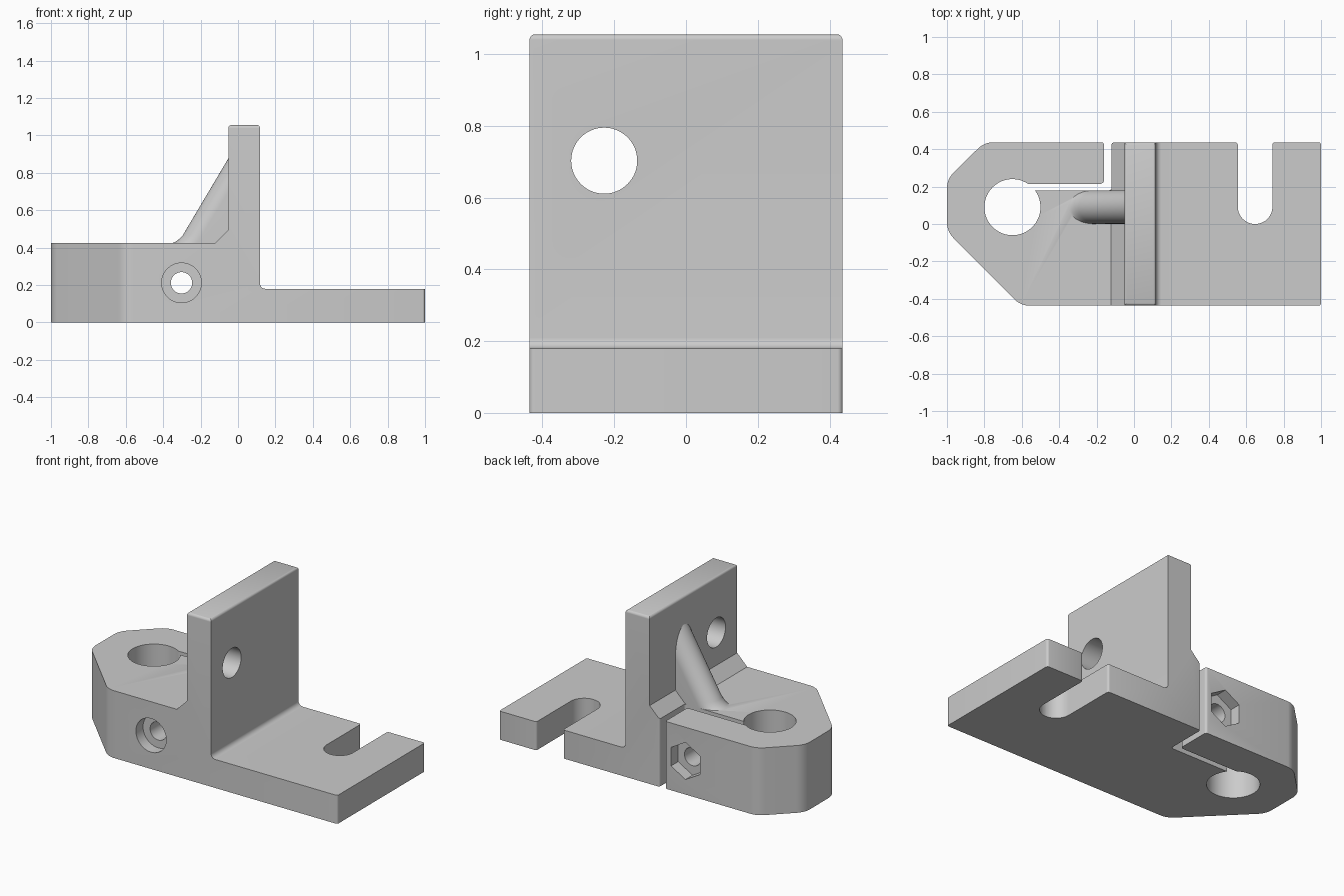
import bpy, bmesh, math
from mathutils import Vector

if "Cube" in bpy.data.objects:
    bpy.data.objects.remove(bpy.data.objects["Cube"], do_unlink=True)

grey = bpy.data.materials.new("light grey")
grey.use_nodes = True
grey.diffuse_color = (0.6, 0.6, 0.6, 1)
grey.node_tree.nodes["Principled BSDF"].inputs["Base Color"].default_value = (0.6, 0.6, 0.6, 1)


def rounded(corners, steps=10):
    """Polygon from (a, b, radius) corners, with an arc at each rounded one."""
    pts = []
    for i, (a, b, r) in enumerate(corners):
        p = Vector((a, b))
        if r == 0:
            pts.append(p)
            continue
        d1 = (Vector(corners[i - 1][:2]) - p).normalized()
        d2 = (Vector(corners[(i + 1) % len(corners)][:2]) - p).normalized()
        ang = d1.angle(d2)
        sweep, t = math.pi - ang, r / math.tan(ang / 2)
        c = p + (d1 + d2).normalized() * r / math.sin(ang / 2)
        v0, v1 = p + d1 * t - c, p + d2 * t - c
        for k in range(steps + 1):
            f = k / steps
            pts.append(c + (v0 * math.sin((1 - f) * sweep) + v1 * math.sin(f * sweep)) / math.sin(sweep))
    return pts


def circle(a, b, r, n=64):
    turns = [math.pi / 2 + math.tau * k / n for k in range(n)]
    return [(a + r * math.cos(t), b + r * math.sin(t)) for t in turns]


def loft(name, rings):
    """Closed solid through a stack of equal-length rings."""
    bm = bmesh.new()
    loops = [[bm.verts.new(p) for p in ring] for ring in rings]
    n = len(loops[0])
    for low, high in zip(loops, loops[1:]):
        for i in range(n):
            j = (i + 1) % n
            bm.faces.new((low[i], low[j], high[j], high[i]))
    bm.faces.new(loops[0][::-1])
    bm.faces.new(loops[-1])
    bmesh.ops.recalc_face_normals(bm, faces=bm.faces)
    mesh = bpy.data.meshes.new(name)
    bm.to_mesh(mesh)
    bm.free()
    mesh.materials.append(grey)
    obj = bpy.data.objects.new(name, mesh)
    bpy.context.collection.objects.link(obj)
    return obj


def prism(name, pts, axis, lo, hi):
    place = {"x": lambda a, b, c: (c, a, b),
             "y": lambda a, b, c: (a, c, b),
             "z": lambda a, b, c: (a, b, c)}[axis]
    return loft(name, [[place(a, b, c) for a, b in pts] for c in (lo, hi)])


def combine(target, tool, operation):
    mod = target.modifiers.new(operation.lower(), "BOOLEAN")
    mod.operation, mod.solver, mod.object = operation, "EXACT", tool
    bpy.context.view_layer.objects.active = target
    bpy.ops.object.modifier_apply(modifier=mod.name)
    bpy.data.objects.remove(tool, do_unlink=True)


# Plan outline with the open bolt slot and the L-shaped clamping slit
W, R = 0.437, 0.015
plan = rounded([
    (1, -W, R), (1, W, R), (0.74, W, R), (0.74, 0, 0.092), (0.555, 0, 0.092), (0.555, W, R),
    (-0.12, W, R), (-0.12, 0.18, R), (-0.62, 0.18, 0), (-0.62, 0.215, 0),
    (-0.16, 0.215, 0.02), (-0.16, W, R),
    (-0.8, W, 0.12), (-1, 0.24, 0.12), (-1, -0.04, 0.12), (-0.605, -W, 0.12)])
bracket = prism("clamp_bracket", plan, "z", -0.1, 1.2)

# Side profile: clamp block, upright plate, base tongue
side = rounded([
    (-1.1, 0, 0), (1.1, 0, 0), (1.1, 0.18, 0), (0.117, 0.18, 0.03),
    (0.117, 1.055, R), (-0.052, 1.055, R), (-0.052, 0.495, 0),
    (-0.122, 0.425, 0), (-1.1, 0.425, 0)])
combine(bracket, prism("side_profile", side, "y", -0.6, 0.6), "INTERSECT")

# Rounded upper corners of the upright plate
end = rounded([(-W + 0.0005, -0.1, 0), (W - 0.0005, -0.1, 0),
               (W - 0.0005, 1.056, 0.018), (-W + 0.0005, 1.056, 0.018)])
combine(bracket, prism("end_profile", end, "x", -1.2, 1.2), "INTERSECT")

# Sloping round-nosed rib with a flared foot
rings = []
for z, flare in ((0.415, 0.034), (0.425, 0.03), (0.432, 0.018), (0.445, 0.008), (0.465, 0), (0.9, 0)):
    centre = 0.055 + (z - 0.88) * 0.593
    ring = [(0.1, 0.0905 - 0.0895, z), (0.1, 0.0905 + 0.0895, z)]
    for k in range(33):
        t = math.pi / 2 + math.pi * k / 32
        ring.append((centre + (0.105 + flare) * math.cos(t), 0.0905 + 0.0895 * math.sin(t), z))
    rings.append(ring)
combine(bracket, loft("rib", rings), "UNION")

# Rod bore, plate hole, clamp screw hole, screw head recess, hex nut recess
for name, pts, axis, lo, hi in (
        ("rod_bore", circle(-0.65, 0.09, 0.15), "z", -0.2, 0.6),
        ("plate_hole", circle(-0.228, 0.703, 0.092), "x", -0.2, 0.3),
        ("screw_hole", circle(-0.302, 0.212, 0.057), "y", -0.6, 0.6),
        ("head_recess", circle(-0.302, 0.212, 0.106), "y", -0.6, -0.365),
        ("nut_recess", circle(-0.302, 0.212, 0.117, 6), "y", 0.365, 0.6)):
    combine(bracket, prism(name, pts, axis, lo, hi), "DIFFERENCE")

bpy.ops.object.select_all(action="DESELECT")
bracket.select_set(True)
bpy.context.view_layer.objects.active = bracket
bpy.ops.object.shade_smooth_by_angle(angle=math.radians(30))
